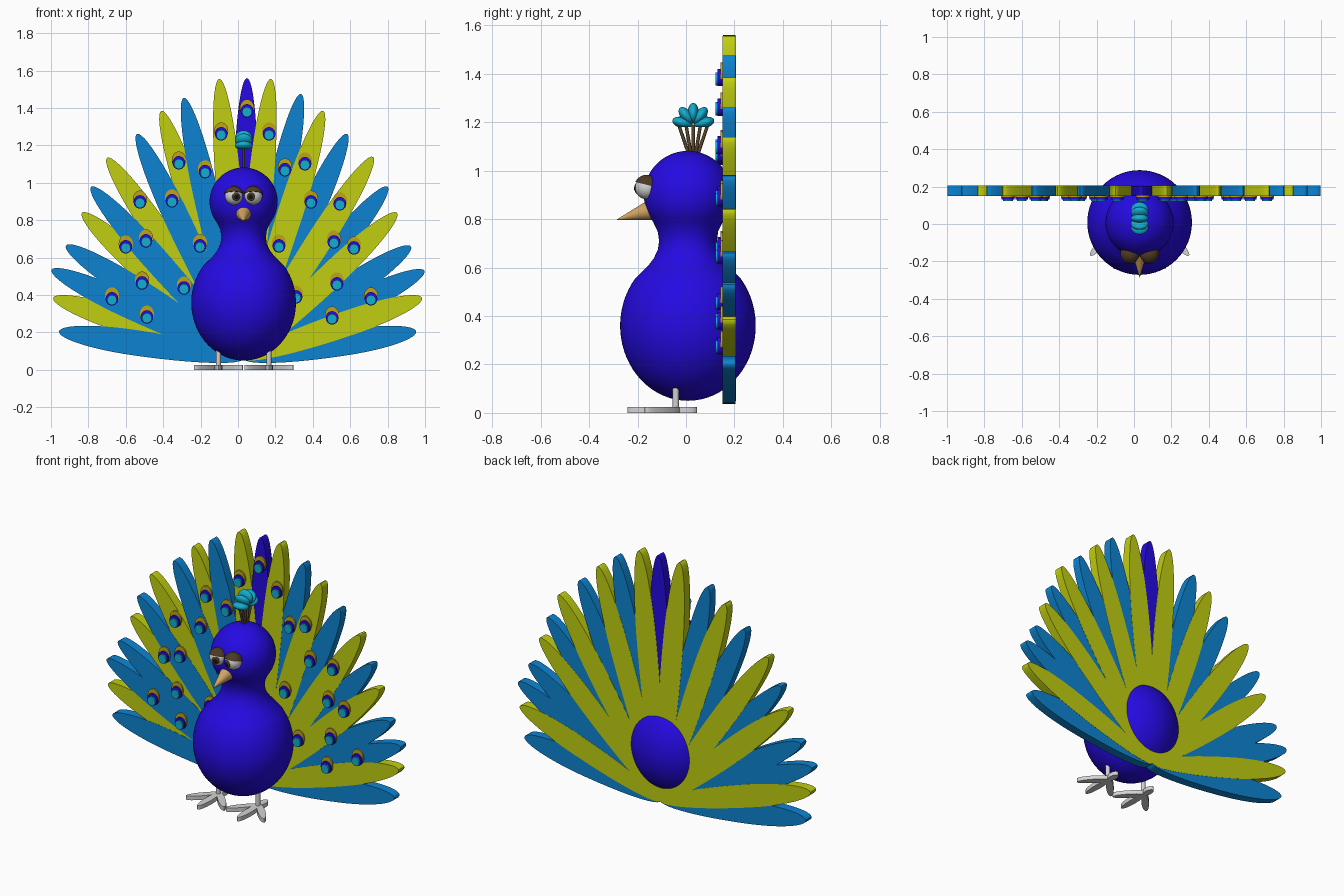
import bpy, bmesh
from math import sin, cos, pi, radians, sqrt
from mathutils import Vector, Matrix

cube = bpy.data.objects.get("Cube")
if cube:
    bpy.data.objects.remove(cube, do_unlink=True)


def material(name, *rgb):
    m = bpy.data.materials.new(name)
    m.use_nodes = True
    m.diffuse_color = (*rgb, 1)
    m.node_tree.nodes["Principled BSDF"].inputs["Base Color"].default_value = (*rgb, 1)
    return m


ROYAL = material("royal blue", 0.018, 0.003, 0.76)
SKY = material("sky blue", 0.004, 0.23, 0.64)
LIME = material("lime yellow", 0.53, 0.62, 0.005)
CYAN = material("cyan", 0.006, 0.42, 0.63)
GOLD = material("gold", 0.53, 0.37, 0.01)
BROWN = material("eyelid brown", 0.075, 0.042, 0.018)
STEM = material("stem brown", 0.10, 0.06, 0.025)
TAN = material("beak tan", 0.64, 0.37, 0.12)
GREY = material("light grey", 0.65, 0.65, 0.65)
BLACK = material("black", 0.008, 0.006, 0.006)

CX = 0.03  # the bird stands slightly to its left


def finish(name, bm, mat, smooth=True):
    bmesh.ops.recalc_face_normals(bm, faces=bm.faces)
    me = bpy.data.meshes.new(name)
    bm.to_mesh(me)
    bm.free()
    me.materials.append(mat)
    ob = bpy.data.objects.new(name, me)
    bpy.context.collection.objects.link(ob)
    if smooth:
        bpy.ops.object.select_all(action='DESELECT')
        ob.select_set(True)
        bpy.context.view_layer.objects.active = ob
        bpy.ops.object.shade_smooth_by_angle(angle=radians(40))
    return ob


def prism(name, outline, y0, y1, mat):
    """Extrude an (x, z) outline from y0 to y1."""
    bm = bmesh.new()
    face = bm.faces.new([bm.verts.new((x, y0, z)) for x, z in outline])
    new = bmesh.ops.extrude_face_region(bm, geom=[face])["geom"]
    bmesh.ops.translate(bm, vec=(0, y1 - y0, 0),
                        verts=[v for v in new if isinstance(v, bmesh.types.BMVert)])
    return finish(name, bm, mat)


def rod(name, a, b, r0, r1, mat, sides=20):
    """Cylinder or cone from a to b."""
    a, b = Vector(a), Vector(b)
    bm = bmesh.new()
    turn = (b - a).to_track_quat('Z', 'Y').to_matrix().to_4x4()
    bmesh.ops.create_cone(bm, cap_ends=True, segments=sides, radius1=r0, radius2=r1,
                          depth=(b - a).length, matrix=Matrix.Translation((a + b) / 2) @ turn)
    return finish(name, bm, mat)


def ball(name, centre, size, mat, turn=Matrix(), cut=None):
    """Ellipsoid, optionally keeping only the side the cut normal points to."""
    bm = bmesh.new()
    bmesh.ops.create_uvsphere(bm, u_segments=32, v_segments=20, radius=1,
                              matrix=Matrix.Translation(centre) @ turn @ Matrix.Diagonal((*size, 1)))
    if cut:
        point, normal = cut
        bmesh.ops.bisect_plane(bm, geom=bm.verts[:] + bm.edges[:] + bm.faces[:],
                               plane_co=point, plane_no=normal, clear_inner=True)
        bmesh.ops.holes_fill(bm, edges=[e for e in bm.edges if e.is_boundary])
    return finish(name, bm, mat)


# Body, neck and head turned as one profile
profile = [(0.28 * sin(a), 0.36 - 0.31 * cos(a)) for a in [i * 0.72 * pi / 24 for i in range(25)]]
profile += [(0.162, 0.61), (0.14, 0.64), (0.124, 0.675), (0.119, 0.71), (0.125, 0.75)]
profile += [(0.182 * sin(a), 0.9 - 0.182 * cos(a))
            for a in [pi * (0.29 + 0.71 * i / 20) for i in range(21)]]
bm = bmesh.new()
verts = [bm.verts.new((CX + r, 0.008, z)) for r, z in profile]
edges = [bm.edges.new(pair) for pair in zip(verts, verts[1:])]
bmesh.ops.spin(bm, geom=verts + edges, cent=(CX, 0.008, 0), axis=(0, 0, 1),
               angle=2 * pi, steps=64, use_duplicate=False)
bmesh.ops.remove_doubles(bm, verts=bm.verts, dist=0.0005)
finish("body", bm, ROYAL)

# Tail fan: feather tips from one side, the centre, and the other side
BASE = Vector((CX, 0.06))


def feather(name, tip, half_width, mat, front, back):
    axis = Vector(tip) - BASE
    length, along = axis.length, axis.normalized()
    across = Vector((along.y, -along.x))
    outline = []
    for i in range(48):
        a = 2 * pi * i / 48
        reach = 0.4 if cos(a) > 0 else 0.6
        outline.append(BASE + along * length * (0.6 + reach * cos(a)) + across * half_width * sin(a))
    prism(name, outline, front, back, mat)


left_tips = [(0.176, 1.556), (0.337, 1.476), (0.455, 1.385), (0.583, 1.262),
             (0.722, 1.139), (0.8, 0.979), (0.85, 0.84), (0.925, 0.66),
             (0.997, 0.53), (0.984, 0.385), (0.953, 0.205)]
right_tips = [(-0.1, 1.556), (-0.29, 1.455), (-0.41, 1.385), (-0.54, 1.262),
              (-0.7, 1.134), (-0.786, 0.979), (-0.834, 0.84), (-0.92, 0.665),
              (-0.997, 0.535), (-0.988, 0.385), (-0.957, 0.205)]
feather("centre_feather", (0.048, 1.56), 0.064, ROYAL, 0.152, 0.204)
for side, tips in (("left", left_tips), ("right", right_tips)):
    for i, tip in enumerate(tips):
        lime = i in (0, 2, 4, 6, 9)
        front = 0.15 if lime == (side == "left") else 0.151
        feather(f"{side}_feather_{i + 1}", tip, 0.068, LIME if lime else SKY,
                front, 0.206 if lime else 0.205)


# Feather eye spots: gold oval, blue disc and cyan disc
def disc(name, x, z, rx, rz, y, mat):
    outline = [(x + rx * cos(2 * pi * i / 28), z + rz * sin(2 * pi * i / 28)) for i in range(28)]
    prism(name, outline, y, 0.155, mat)


spots = [(0.048, 1.385), (-0.09, 1.262), (0.166, 1.262), (-0.316, 1.107), (-0.176, 1.06),
         (0.251, 1.07), (0.358, 1.102), (-0.353, 0.904), (-0.524, 0.898), (0.39, 0.898),
         (0.545, 0.888), (-0.203, 0.663), (-0.492, 0.69), (-0.6, 0.658), (0.219, 0.663),
         (0.513, 0.684), (0.62, 0.652), (-0.289, 0.438), (-0.513, 0.465), (-0.674, 0.38),
         (-0.487, 0.283), (0.31, 0.39), (0.529, 0.46), (0.711, 0.38), (0.503, 0.278)]
for i, (x, z) in enumerate(spots):
    disc(f"spot_gold_{i + 1}", x, z + 0.015, 0.038, 0.046, 0.142, GOLD)
    disc(f"spot_blue_{i + 1}", x, z, 0.034, 0.036, 0.131, ROYAL)
    disc(f"spot_cyan_{i + 1}", x, z - 0.006, 0.026, 0.027, 0.122, CYAN)

# Crest: stems fanning out to a scalloped tuft
for i in range(5):
    t = i - 2
    rod(f"crest_stem_{i + 1}", (CX, 0.03 + 0.008 * t, 1.06), (CX, 0.03 + 0.03 * t, 1.19),
        0.007, 0.007, STEM, 10)
for i in range(5):
    a = radians(-76 + 38 * i)
    ball(f"crest_lobe_{i + 1}", (CX, 0.03 + 0.047 * sin(a), 1.186 + 0.052 * cos(a)),
         (0.047, 0.023, 0.042), CYAN, Matrix.Rotation(-a, 4, 'X'),
         cut=((0, 0, 1.18), (0, 0, 1)))

# Eyes with heavy lids
for side, s in (("left", 1), ("right", -1)):
    x = CX + 0.052 * s
    eye = Vector((x, -0.162, 0.93))
    ball(f"{side}_eye", eye, (0.048, 0.048, 0.048), GREY)
    ball(f"{side}_eyelid", eye, (0.053, 0.053, 0.053), BROWN,
         cut=(eye + Vector((0, 0, 0.012)), (0, 0.25, 1)))
    look = Vector((-0.3 * s, -1, -0.1)).normalized()
    turn = look.to_track_quat('Z', 'Y').to_matrix().to_4x4()
    ball(f"{side}_iris", eye + look * 0.043, (0.023, 0.023, 0.008), BROWN, turn)
    ball(f"{side}_pupil", eye + look * 0.047, (0.014, 0.014, 0.007), BLACK, turn)

# Beak
rod("beak", (CX, -0.135, 0.84), (CX, -0.285, 0.798), 0.046, 0.001, TAN, 32)

# Legs and toes
for side, s in (("left", 1), ("right", -1)):
    x = CX + 0.135 * s
    rod(f"{side}_leg", (x, -0.042, 0.015), (x, -0.042, 0.15), 0.013, 0.013, GREY)
    for n, (tx, ty) in enumerate([(0, -0.235), (0.125, -0.165), (-0.125, -0.165), (0, 0.04)]):
        start = Vector((x, -0.03))
        end = Vector((x + tx, ty))
        mid, axis = (start + end) / 2, end - start
        half, along = axis.length / 2, axis.normalized()
        bm = bmesh.new()
        bmesh.ops.create_cone(
            bm, cap_ends=True, segments=24, radius1=1, radius2=1, depth=1,
            matrix=Matrix.Translation((mid.x, mid.y, 0.0125))
            @ Matrix.Rotation(along.angle_signed(Vector((1, 0))), 4, 'Z')
            @ Matrix.Diagonal((half + 0.006, 0.022, 0.025, 1)))
        finish(f"{side}_toe_{n + 1}", bm, GREY)
